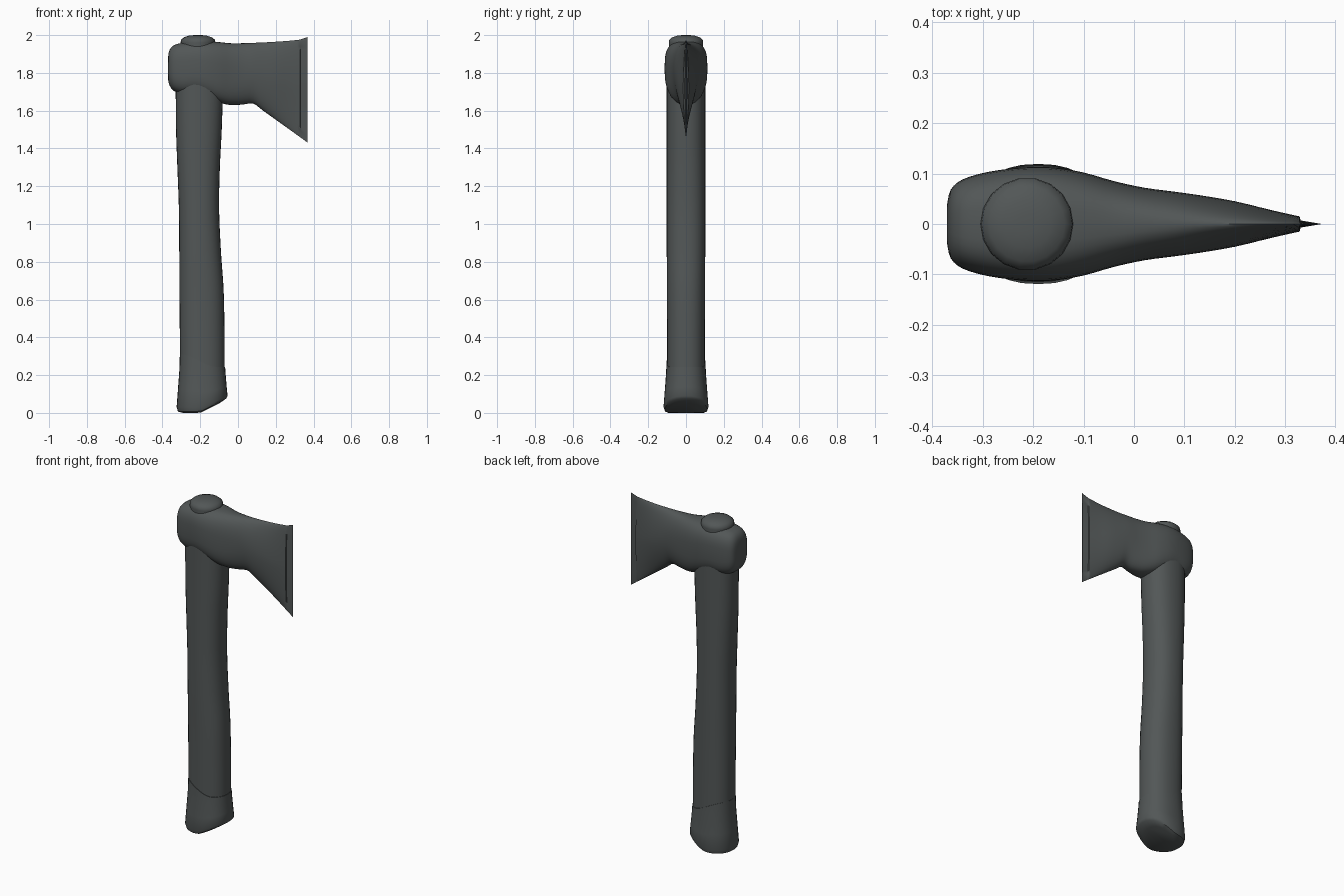
import bpy, bmesh, math
from mathutils import Vector

if "Cube" in bpy.data.objects:
    bpy.data.objects.remove(bpy.data.objects["Cube"])

mat = bpy.data.materials.new("dark grey")
mat.diffuse_color = (0.085, 0.095, 0.095, 1)
mat.use_nodes = True
mat.node_tree.nodes["Principled BSDF"].inputs["Base Color"].default_value = mat.diffuse_color


def smooth_rows(rows, steps):
    """Catmull-Rom interpolation between table rows."""
    out = []
    for i in range(len(rows) - 1):
        p0, p1 = rows[max(i - 1, 0)], rows[i]
        p2, p3 = rows[i + 1], rows[min(i + 2, len(rows) - 1)]
        for s in range(steps):
            t = s / steps
            out.append([0.5 * (2 * b + (c - a) * t + (2 * a - 5 * b + 4 * c - d) * t * t
                               + (3 * b - a - 3 * c + d) * t ** 3)
                        for a, b, c, d in zip(p0, p1, p2, p3)])
    return out + [list(rows[-1])]


def unit_ring(n, power=2.0):
    """Points of a superellipse of radius 1."""
    pts = []
    for i in range(n):
        a = 2 * math.pi * i / n
        c, s = math.cos(a), math.sin(a)
        pts.append((math.copysign(abs(c) ** (2 / power), c),
                    math.copysign(abs(s) ** (2 / power), s)))
    return pts


def loft(name, rings, angle=35):
    bm = bmesh.new()
    vs = [[bm.verts.new(Vector(p)) for p in r] for r in rings]
    n = len(vs[0])
    for a, b in zip(vs, vs[1:]):
        for i in range(n):
            j = (i + 1) % n
            bm.faces.new((a[i], a[j], b[j], b[i]))
    bm.faces.new(vs[0][::-1])
    bm.faces.new(vs[-1])
    bmesh.ops.recalc_face_normals(bm, faces=bm.faces)
    me = bpy.data.meshes.new(name)
    bm.to_mesh(me)
    bm.free()
    me.materials.append(mat)
    ob = bpy.data.objects.new(name, me)
    bpy.context.collection.objects.link(ob)
    bpy.ops.object.select_all(action='DESELECT')
    ob.select_set(True)
    bpy.context.view_layer.objects.active = ob
    bpy.ops.object.shade_smooth_by_angle(angle=math.radians(angle))
    return ob


# Handle: z, left x, right x, half depth
shaft = [(0.15, -0.306, -0.07, 0.10), (0.4, -0.308, -0.071, 0.10),
         (0.65, -0.31, -0.076, 0.101), (0.85, -0.311, -0.09, 0.102),
         (1.08, -0.313, -0.10, 0.102), (1.3, -0.321, -0.096, 0.102),
         (1.5, -0.328, -0.086, 0.102), (1.75, -0.33, -0.078, 0.102)]
loft("handle", [[((l + r) / 2 + (r - l) / 2 * c, d * s, z) for c, s in unit_ring(32, 2.3)]
                for z, l, r, d in smooth_rows(shaft, 4)])

# Flared end grip with a slanted top rim and an upswept toe
def grip_top(x):
    t = min(max((x + 0.305) / 0.2, 0), 1)
    return 0.31 - 0.068 * t * t * (3 - 2 * t)

def grip_bottom(x):
    return max(0.0, (x + 0.2) * 0.5)

grip = []
for t, l, r, d, lift in [(0, -0.29, -0.1, 0.095, 0), (0, -0.318, -0.062, 0.112, 0.007),
                         (0.1, -0.325, -0.055, 0.119, 0.0), (0.4, -0.318, -0.06, 0.113, 0),
                         (0.75, -0.31, -0.065, 0.106, 0), (1, -0.308, -0.068, 0.103, 0),
                         (1, -0.295, -0.08, 0.09, 0)]:
    ring = []
    for c, s in unit_ring(32, 2.3):
        x = (l + r) / 2 + (r - l) / 2 * c
        zb = grip_bottom(x)
        ring.append((x, d * s, zb + t * (grip_top(x) - zb) + lift))
    grip.append(ring)
loft("end_grip", grip)

# Axe head: x, bottom z, top z, half thickness, roundness power
head = [(-0.37, 1.765, 1.885, 0.04, 2.6), (-0.363, 1.735, 1.92, 0.068, 2.8),
        (-0.34, 1.705, 1.946, 0.088, 3.0), (-0.29, 1.688, 1.96, 0.103, 3.1),
        (-0.22, 1.688, 1.968, 0.112, 3.1), (-0.16, 1.668, 1.968, 0.112, 3.0),
        (-0.1, 1.643, 1.963, 0.102, 2.9), (-0.04, 1.63, 1.957, 0.085, 2.7),
        (0.02, 1.632, 1.957, 0.072, 2.4), (0.08, 1.637, 1.959, 0.064, 2.1),
        (0.13, 1.602, 1.961, 0.057, 1.9), (0.2, 1.552, 1.965, 0.045, 1.7),
        (0.27, 1.502, 1.97, 0.028, 1.6), (0.328, 1.46, 1.976, 0.015, 1.5)]
rows = smooth_rows(head, 3)
# thin cutting edge that steps in from the cheeks
rows += [[0.33, 1.459, 1.977, 0.007, 1.6], [0.369, 1.43, 1.99, 0.0006, 1.6]]
loft("axe_head", [[(x, d * c, (lo + hi) / 2 + (hi - lo) / 2 * s) for c, s in unit_ring(40, p)]
                  for x, lo, hi, d, p in rows], 50)

# Domed handle tip poking through the top of the eye
dome = [(1.9, 0.088), (1.96, 0.092), (1.975, 0.09), (1.988, 0.075), (1.997, 0.048), (2.0, 0.02)]
loft("handle_tip", [[(-0.212 + r * c, r * s, z) for c, s in unit_ring(18)] for z, r in dome], 50)
